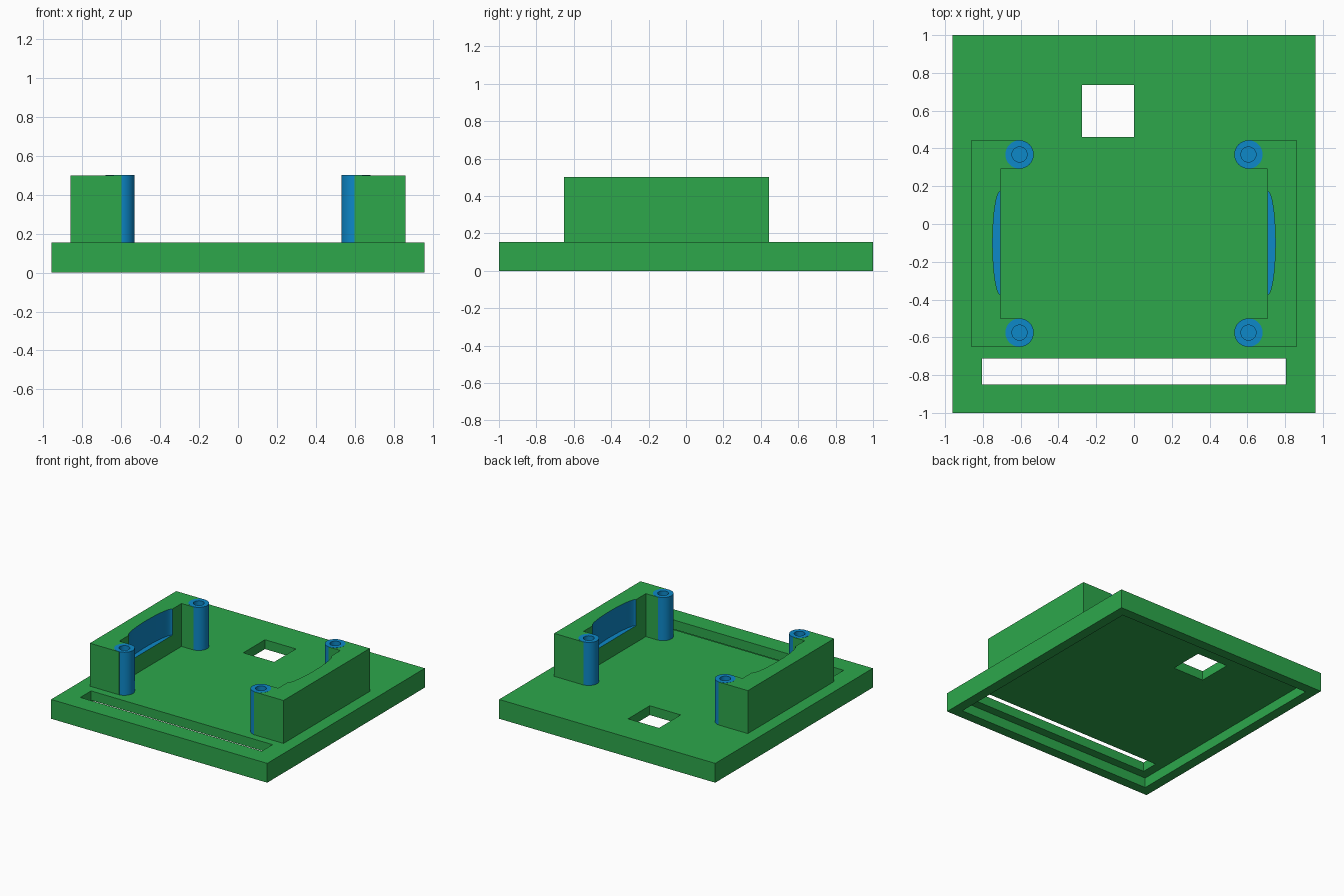
import bpy, bmesh, math

if "Cube" in bpy.data.objects:
    bpy.data.objects.remove(bpy.data.objects["Cube"])


def material(name, rgb):
    m = bpy.data.materials.new(name)
    m.diffuse_color = (*rgb, 1)
    m.use_nodes = True
    m.node_tree.nodes["Principled BSDF"].inputs["Base Color"].default_value = m.diffuse_color
    return m


GREEN = material("green", (0.026, 0.386, 0.071))
BLUE = material("blue", (0.004, 0.246, 0.578))


def prism(name, points, z0, z1, mat):
    """Extrude a flat outline from z0 to z1."""
    bm = bmesh.new()
    face = bm.faces.new([bm.verts.new((x, y, z0)) for x, y in points])
    res = bmesh.ops.extrude_face_region(bm, geom=[face])
    top = [v for v in res["geom"] if isinstance(v, bmesh.types.BMVert)]
    bmesh.ops.translate(bm, verts=top, vec=(0, 0, z1 - z0))
    bmesh.ops.recalc_face_normals(bm, faces=bm.faces)
    me = bpy.data.meshes.new(name)
    bm.to_mesh(me)
    bm.free()
    me.materials.append(mat)
    ob = bpy.data.objects.new(name, me)
    bpy.context.collection.objects.link(ob)
    return ob


def rect(x0, x1, y0, y1):
    return [(x0, y0), (x1, y0), (x1, y1), (x0, y1)]


def ellipse(cx, cy, rx, ry, n=48):
    return [(cx + rx * math.cos(2 * math.pi * i / n),
             cy + ry * math.sin(2 * math.pi * i / n)) for i in range(n)]


def select(ob):
    bpy.ops.object.select_all(action="DESELECT")
    ob.select_set(True)
    bpy.context.view_layer.objects.active = ob


def cut(ob, cutter):
    """Subtract the cutter, keeping its colour on the cut faces."""
    select(ob)
    mod = ob.modifiers.new("cut", "BOOLEAN")
    mod.operation = "DIFFERENCE"
    mod.solver = "EXACT"
    mod.material_mode = "TRANSFER"
    mod.object = cutter
    bpy.ops.object.modifier_apply(modifier=mod.name)
    bpy.data.objects.remove(cutter)


BASE, TOP = 0.155, 0.50
POST_X, POST_YS, POST_R, BORE_R = 0.606, (-0.575, 0.368), 0.075, 0.04

# Base plate: hollow underside, cable slot and square opening
plate = prism("base_plate", rect(-0.96, 0.96, -1, 1), 0, BASE, GREEN)
cut(plate, prism("recess_cutter", rect(-0.88, 0.88, -0.92, 0.92), -0.1, 0.08, GREEN))
cut(plate, prism("slot_cutter", rect(-0.806, 0.806, -0.85, -0.713), -0.1, 0.3, GREEN))
cut(plate, prism("square_cutter", rect(-0.275, 0, 0.46, 0.735), -0.1, 0.3, GREEN))

for side, s in (("left", -1), ("right", 1)):
    # C-shaped bracket with arms reaching to the posts
    outline = [(0.86, -0.651), (0.86, 0.444), (0.60, 0.444), (0.60, 0.292),
               (0.706, 0.292), (0.706, -0.499), (0.60, -0.499), (0.60, -0.651)]
    bracket = prism(side + "_bracket", [(s * x, y) for x, y in outline], BASE, TOP, GREEN)
    # Shallow curved scoop in the inner wall
    cut(bracket, prism("scoop_cutter", ellipse(s * 0.706, -0.10, 0.042, 0.275, 64),
                       0.29, 0.7, BLUE))
    for end, y in zip(("front", "back"), POST_YS):
        # Room for the post inside the arm
        cut(bracket, prism("post_cutter", ellipse(s * POST_X, y, 0.06, 0.06),
                           0.165, 0.7, GREEN))
        # Screw post with a blind bore
        post = prism(f"{side}_{end}_post", ellipse(s * POST_X, y, POST_R, POST_R),
                     BASE, TOP + 0.001, BLUE)
        cut(post, prism("bore_cutter", ellipse(s * POST_X, y, BORE_R, BORE_R, 32),
                        0.18, 0.7, BLUE))
        select(post)
        bpy.ops.object.shade_smooth_by_angle(angle=math.radians(30))
    select(bracket)
    bpy.ops.object.shade_smooth_by_angle(angle=math.radians(20))
